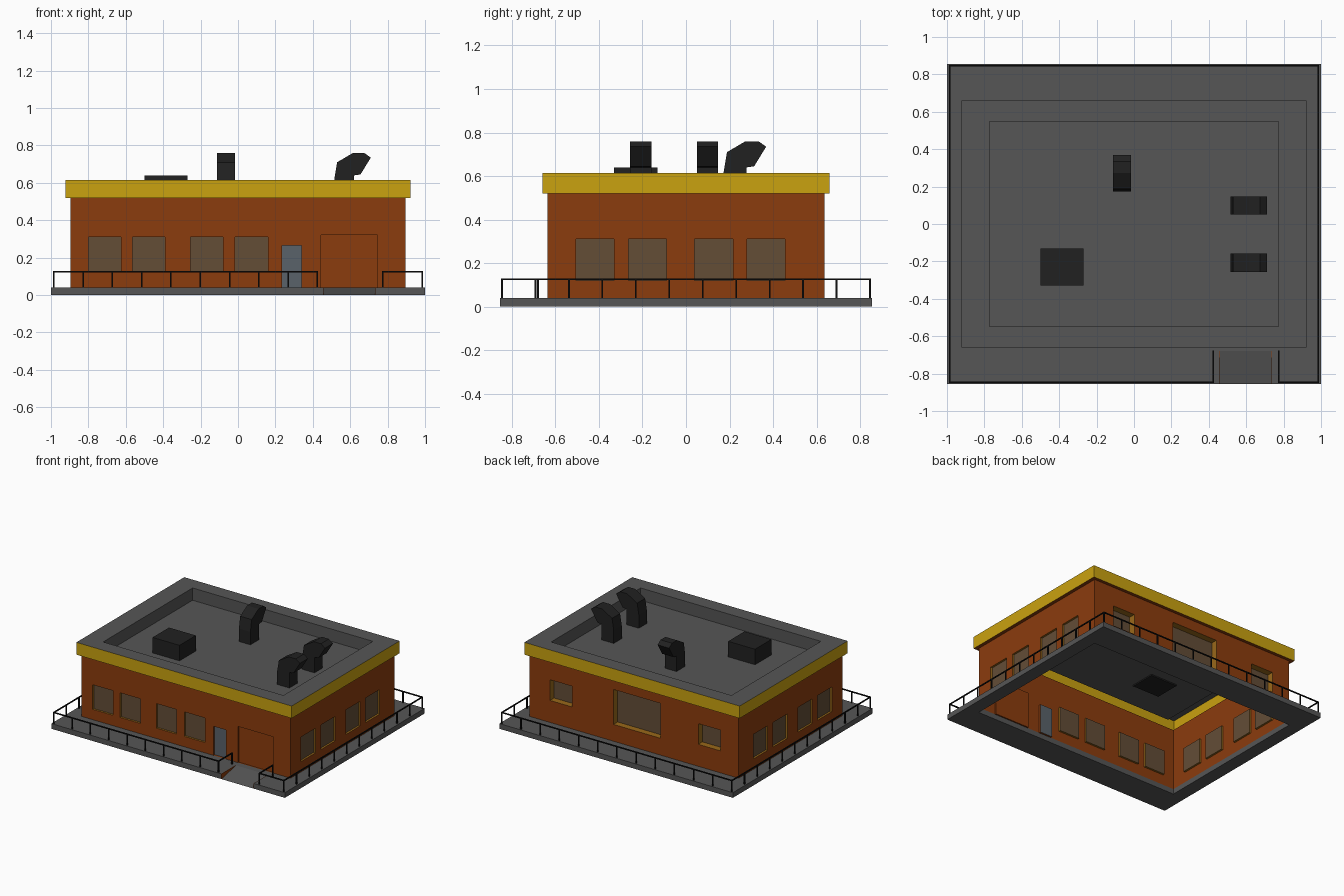
import bpy, bmesh, math
from mathutils import Matrix, Vector

if "Cube" in bpy.data.objects:
    bpy.data.objects.remove(bpy.data.objects["Cube"], do_unlink=True)


def material(name, rgb):
    m = bpy.data.materials.new(name)
    m.use_nodes = True
    m.diffuse_color = (*rgb, 1)
    m.node_tree.nodes["Principled BSDF"].inputs["Base Color"].default_value = (*rgb, 1)
    return m


brick = material("orange_brick", (0.26, 0.045, 0.004))
yellow = material("yellow_trim", (0.59, 0.36, 0.005))
grey = material("grey_concrete", (0.092, 0.092, 0.092))
black = material("black_metal", (0.015, 0.015, 0.015))
rail_black = material("railing_black", (0.005, 0.005, 0.005))
glass = material("brown_glass", (0.125, 0.074, 0.037))
steel = material("blue_grey_door", (0.10, 0.122, 0.144))
reveal = material("golden_brown_reveal", (0.32, 0.14, 0.01))
PALETTE = [brick, glass, steel, reveal]
BRICK, GLASS, STEEL, REVEAL = range(4)


def finish(name, bm, mats, matrix=Matrix()):
    me = bpy.data.meshes.new(name)
    bm.to_mesh(me)
    bm.free()
    for m in mats:
        me.materials.append(m)
    ob = bpy.data.objects.new(name, me)
    ob.matrix_world = matrix
    bpy.context.collection.objects.link(ob)
    return ob


def add_box(bm, lo, hi):
    lo, hi = Vector(lo), Vector(hi)
    mat = Matrix.Translation((lo + hi) / 2) @ Matrix.Diagonal((*(hi - lo), 1))
    bmesh.ops.create_cube(bm, size=1, matrix=mat)


def prism(name, profile, width, mat, matrix):
    """Extrude an (x, z) outline along y."""
    bm = bmesh.new()
    face = bm.faces.new([bm.verts.new((x, 0, z)) for x, z in profile])
    ext = bmesh.ops.extrude_face_region(bm, geom=[face])
    verts = [v for v in ext["geom"] if isinstance(v, bmesh.types.BMVert)]
    bmesh.ops.translate(bm, verts=verts, vec=(0, width, 0))
    bmesh.ops.recalc_face_normals(bm, faces=bm.faces)
    return finish(name, bm, [mat], matrix)


# Main dimensions
WX, WY = 0.895, 0.635
BASE, EAVE, TOP = 0.04, 0.52, 0.615
PX, PY = 1.0, 0.855
RAMP0, RAMP1, RAMP_BACK = 0.455, 0.735, -0.68


def wall(name, half, dist, angle, openings):
    """Wall sheet with recessed openings (u0, u1, z0, z1, depth, material, side material)."""
    bm = bmesh.new()

    def quad(points, mat):
        f = bm.faces.new([bm.verts.new((u, d - dist, z)) for u, d, z in points])
        f.material_index = mat

    us = sorted({-half, half, *(u for o in openings for u in o[:2])})
    zs = sorted({BASE, EAVE, *(z for o in openings for z in o[2:4])})
    for a, b in zip(us, us[1:]):
        for c, e in zip(zs, zs[1:]):
            mu, mz = (a + b) / 2, (c + e) / 2
            if not any(o[0] < mu < o[1] and o[2] < mz < o[3] for o in openings):
                quad([(a, 0, c), (b, 0, c), (b, 0, e), (a, 0, e)], BRICK)
    for a, b, c, e, d, mat, side in openings:
        rim = [(a, c), (b, c), (b, e), (a, e)]
        quad([(u, d, z) for u, z in rim], mat)
        for (u, z), (v, w) in zip(rim, rim[1:] + rim[:1]):
            quad([(u, 0, z), (v, 0, w), (v, d, w), (u, d, z)], side)
    bmesh.ops.remove_doubles(bm, verts=bm.verts, dist=0.0005)
    bmesh.ops.dissolve_limit(bm, angle_limit=0.01, verts=bm.verts, edges=bm.edges,
                             delimit={'MATERIAL'})
    finish(name, bm, PALETTE, Matrix.Rotation(math.radians(angle), 4, 'Z'))


def windows(starts, depth=0.015, width=0.175, z0=0.12, z1=0.31):
    return [(u, u + width, z0, z1, depth, GLASS, REVEAL) for u in starts]


# Walls with windows, door and loading gate
door = (0.235, 0.34, BASE, 0.265, 0.015, STEEL, BRICK)
gate = (0.445, 0.745, BASE, 0.32, 0.01, BRICK, BRICK)
wall("front_wall", WX, WY, 0, windows([-0.80, -0.565, -0.255, -0.015]) + [door, gate])
wall("left_wall", WY, WX, 90, windows([-0.505, -0.265, 0.04, 0.28]))
wall("right_wall", WY, WX, 270, windows([-0.455, -0.215, 0.09, 0.33]))
wall("back_wall", WX, WY, 180,
     windows([-0.72, 0.55], 0.05, 0.19, 0.21, 0.37) + windows([-0.175], 0.05, 0.40, 0.17, 0.44))

# Roof: eave, yellow fascia, parapet top, recess sides and recessed floor
bm = bmesh.new()
loops = [(WX, WY, EAVE), (0.922, 0.66, EAVE), (0.922, 0.66, TOP),
         (0.772, 0.547, TOP), (0.772, 0.547, EAVE)]
rings = [[bm.verts.new((sx * x, sy * y, z))
          for sx, sy in ((-1, -1), (1, -1), (1, 1), (-1, 1))] for x, y, z in loops]
for k, mat in enumerate((0, 1, 2, 2)):
    for i in range(4):
        j = (i + 1) % 4
        f = bm.faces.new((rings[k][i], rings[k][j], rings[k + 1][j], rings[k + 1][i]))
        f.material_index = mat
bm.faces.new(rings[-1]).material_index = 2
finish("roof", bm, [brick, yellow, grey])

# Platform around the building, open at the ramp
bm = bmesh.new()
for lo, hi in (((-PX, -PY), (-WX, PY)), ((WX, -PY), (PX, PY)), ((-WX, WY), (WX, PY)),
               ((-WX, -PY), (RAMP0, -WY)), ((RAMP1, -PY), (WX, -WY)),
               ((RAMP0, RAMP_BACK), (RAMP1, -WY))):
    add_box(bm, (*lo, 0), (*hi, BASE))
finish("platform", bm, [grey])

# Entry ramp and its orange cheeks
turn = Matrix.Rotation(math.radians(90), 4, 'Z')
prism("ramp", [(-PY, 0), (RAMP_BACK, 0), (RAMP_BACK, BASE)], RAMP1 - RAMP0, grey,
      Matrix.Translation((RAMP1, 0, 0)) @ turn)
for name, x in (("ramp_cheek_right", RAMP0 + 0.003), ("ramp_cheek_left", RAMP1)):
    prism(name, [(-PY, 0), (RAMP_BACK, BASE), (-PY, BASE)], 0.003, brick,
          Matrix.Translation((x, 0, 0)) @ turn)

# Railing: evenly spaced posts with a top bar
bm = bmesh.new()
T, RAIL_TOP = 0.004, 0.13
RX, RY = 0.985, 0.845


def rail(p, q, panels):
    p, q = Vector(p), Vector(q)
    for i in range(panels + 1):
        c = p.lerp(q, i / panels)
        add_box(bm, (c.x - T, c.y - T, BASE), (c.x + T, c.y + T, RAIL_TOP))
    add_box(bm, (p.x - T, p.y - T, RAIL_TOP - 2 * T), (q.x + T, q.y + T, RAIL_TOP))


rail((-RX, RY), (RX, RY), 12)
rail((-RX, -RY), (0.425, -RY), 9)
rail((0.775, -RY), (RX, -RY), 1)
for x in (-RX, RX):
    rail((x, -RY), (x, RY), 11)
for x in (0.425, 0.775):
    rail((x, -RY), (x, RAMP_BACK), 1)
finish("railing", bm, [rail_black])

# Rooftop unit and bent exhaust vents
bm = bmesh.new()
add_box(bm, (-0.5, -0.33, EAVE - 0.01), (-0.27, -0.13, 0.64))
finish("rooftop_unit", bm, [black])

elbow = [(0, EAVE), (0.105, EAVE), (0.105, 0.64), (0.14, 0.645), (0.195, 0.735),
         (0.16, 0.76), (0.1, 0.76), (0.015, 0.71), (0, 0.62)]
for name, spot, angle in (("back_vent", (-0.015, 0.173, 0), 90),
                          ("side_vent_rear", (0.515, 0.05, 0), 0),
                          ("side_vent_front", (0.515, -0.257, 0), 0)):
    prism(name, elbow, 0.098, black,
          Matrix.Translation(spot) @ Matrix.Rotation(math.radians(angle), 4, 'Z'))
